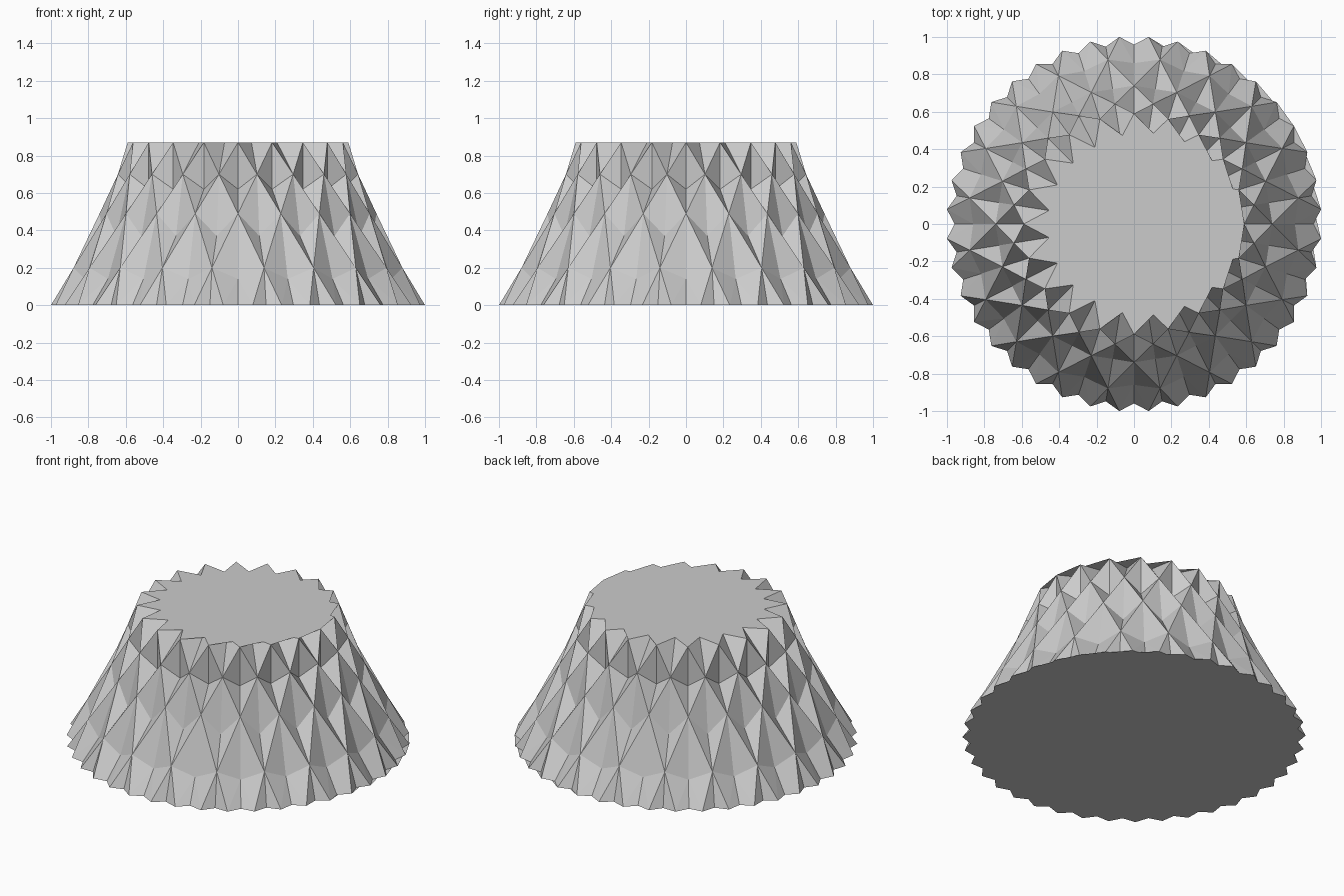
import bpy, bmesh, math
from mathutils import Vector

cube = bpy.data.objects.get("Cube")
if cube:
    bpy.data.objects.remove(cube, do_unlink=True)

SECTORS = 20
STEP = 2 * math.pi / SECTORS      # angle between neighbouring pleats
TOP = 0.87

grey = bpy.data.materials.new("light_grey")
grey.use_nodes = True
grey.diffuse_color = (0.6, 0.6, 0.6, 1)
bsdf = grey.node_tree.nodes["Principled BSDF"]
bsdf.inputs["Base Color"].default_value = (0.6, 0.6, 0.6, 1)
bsdf.inputs["Roughness"].default_value = 0.8


def point(r, z, turn):
    """Point on the cone; turn is counted in pleats."""
    a = turn * STEP
    return Vector((r * math.cos(a), r * math.sin(a), z))


def build(name, triangles, outward):
    """Make a flat-shaded object whose triangles all face outward."""
    bm = bmesh.new()
    for tri in triangles:
        f = bm.faces.new([bm.verts.new(p) for p in tri])
        f.normal_update()
        if f.normal.dot(outward(f.calc_center_median())) < 0:
            f.normal_flip()
    bmesh.ops.remove_doubles(bm, verts=bm.verts, dist=1e-5)
    mesh = bpy.data.meshes.new(name)
    bm.to_mesh(mesh)
    bm.free()
    mesh.materials.append(grey)
    obj = bpy.data.objects.new(name, mesh)
    bpy.context.collection.objects.link(obj)
    return obj


def fan(centre, ring):
    """Triangles from a centre to each edge of an open chain of points."""
    return [(centre, a, b) for a, b in zip(ring, ring[1:])]


# Outer corners of the diamonds (radius, height), alternating by half a pleat
N0, N1, N2, N3 = (0.59, TOP), (0.65, 0.70), (0.74, 0.49), (0.89, 0.20)
# Sunken diamond centres
V0, V1, V2, V3 = (0.46, TOP), (0.59, 0.62), (0.73, 0.37), (0.86, 0.14)
# Zigzag bottom rim
RIM_OUT, RIM_IN = (1.003, 0.0), (0.96, 0.0)

# Pleated wall: folded diamonds repeated around the axis
wall = []
for k in range(SECTORS):
    h = k + 0.5
    # half diamonds opening at the top rim
    wall += fan(point(*V0, h), [point(*N0, k), point(*N1, h), point(*N0, k + 1)])
    # two full rows of diamonds
    for top, side, low, valley, t in ((N0, N1, N2, V1, k), (N1, N2, N3, V2, h)):
        wall += fan(point(*valley, t),
                    [point(*top, t), point(*side, t - 0.5), point(*low, t),
                     point(*side, t + 0.5), point(*top, t)])
    # last row, cut off by the base
    wall += fan(point(*V3, k),
                [point(*N2, k), point(*N3, k - 0.5), point(*RIM_OUT, k - 0.25),
                 point(*RIM_IN, k), point(*RIM_OUT, k + 0.25),
                 point(*N3, k + 0.5), point(*N2, k)])
    # small triangles reaching the base between them
    wall += fan(point(*N3, h),
                [point(*RIM_OUT, k + 0.25), point(*RIM_IN, h), point(*RIM_OUT, k + 0.75)])
build("pleated_wall", wall, lambda c: Vector((c.x, c.y, 0)))

# Star-shaped top cap, fanned from one rim point
top_rim = []
for k in range(SECTORS):
    top_rim += [point(*N0, k), point(*V0, k + 0.5)]
build("top_cap", fan(top_rim[0], top_rim[1:]), lambda c: Vector((0, 0, 1)))

# Zigzag bottom cap, fanned from one rim point
base_rim = []
for k in range(2 * SECTORS):
    t = 1.75 + k / 2
    base_rim += [point(*RIM_OUT, t), point(*RIM_IN, t + 0.25)]
build("bottom_cap", fan(base_rim[0], base_rim[1:]), lambda c: Vector((0, 0, -1)))
